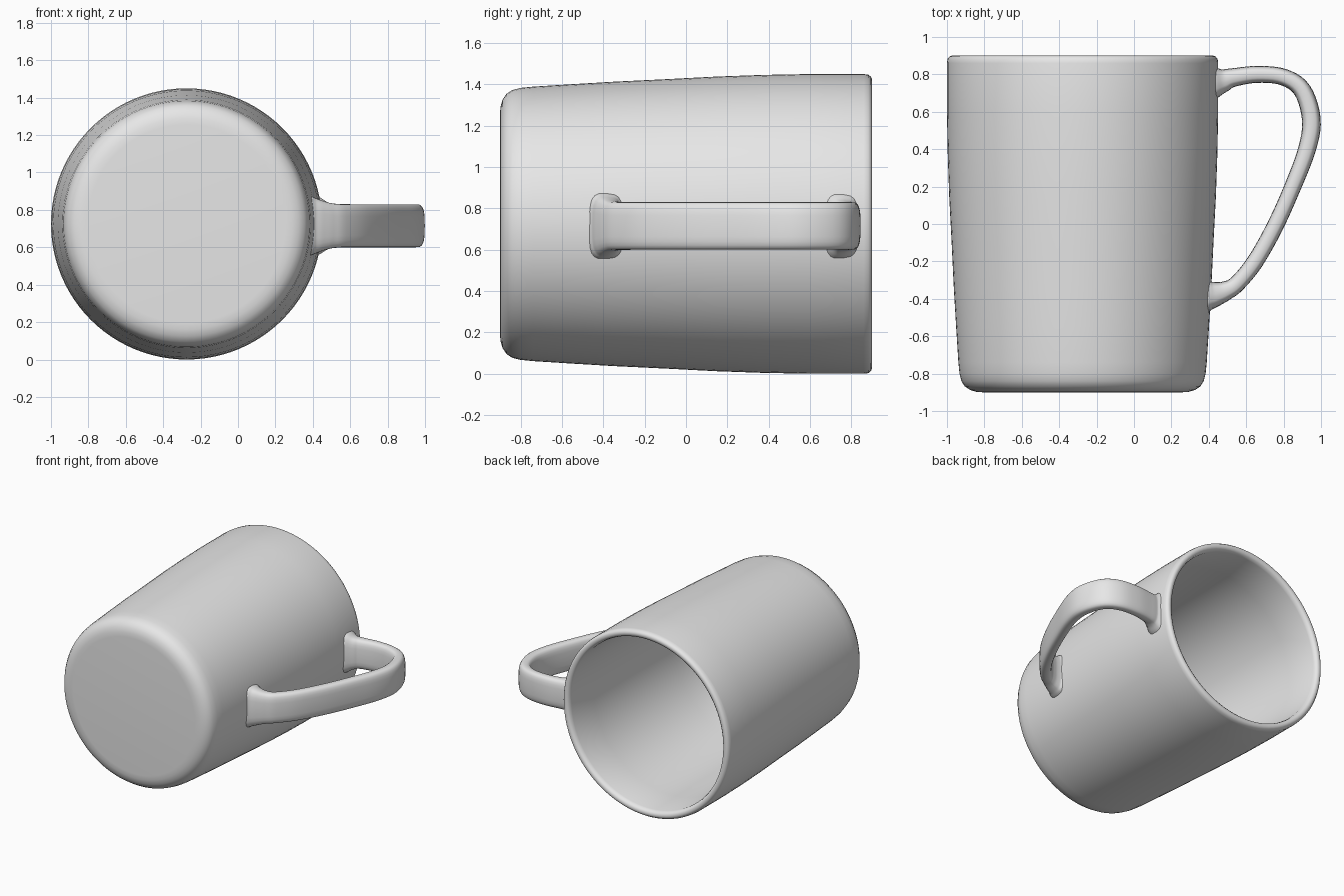
import bpy, bmesh, math
from mathutils import Vector
from mathutils.geometry import interpolate_bezier

cube = bpy.data.objects.get("Cube")
if cube:
    bpy.data.objects.remove(cube)

grey = bpy.data.materials.new("plain grey")
grey.use_nodes = True
colour = (0.8, 0.8, 0.8, 1)
grey.diffuse_color = colour
grey.node_tree.nodes["Principled BSDF"].inputs["Base Color"].default_value = colour

AXIS_X, AXIS_Z = -0.275, 0.725   # centre line of the cup, running along y


def finish(name, bm):
    bmesh.ops.recalc_face_normals(bm, faces=bm.faces)
    mesh = bpy.data.meshes.new(name)
    bm.to_mesh(mesh)
    bm.free()
    mesh.materials.append(grey)
    obj = bpy.data.objects.new(name, mesh)
    bpy.context.collection.objects.link(obj)
    bpy.ops.object.select_all(action='DESELECT')
    obj.select_set(True)
    bpy.context.view_layer.objects.active = obj
    bpy.ops.object.shade_smooth_by_angle(angle=math.radians(50))
    return obj


def bridge(bm, rings):
    for a, b in zip(rings, rings[1:]):
        for i in range(len(a)):
            j = (i + 1) % len(a)
            bm.faces.new((a[i], a[j], b[j], b[i]))
    bm.faces.new(rings[0])
    bm.faces.new(rings[-1])


# Cup: (radius, y) profile from the outside base, over the rim, to the inside base
profile = [
    (0.53, -0.90), (0.565, -0.898), (0.60, -0.888), (0.63, -0.868),
    (0.648, -0.84), (0.658, -0.80), (0.664, -0.74), (0.676, -0.55),
    (0.688, -0.35), (0.70, -0.10), (0.713, 0.15), (0.721, 0.38),
    (0.725, 0.60), (0.725, 0.86), (0.722, 0.882), (0.712, 0.895),
    (0.70, 0.90), (0.685, 0.898), (0.672, 0.888), (0.665, 0.865),
    (0.662, 0.60), (0.65, 0.15), (0.625, -0.35), (0.60, -0.70),
    (0.585, -0.76), (0.555, -0.80), (0.50, -0.815),
]
bm = bmesh.new()
SIDES = 96
bridge(bm, [[bm.verts.new((AXIS_X + r * math.cos(math.tau * i / SIDES), y,
                           AXIS_Z + r * math.sin(math.tau * i / SIDES)))
             for i in range(SIDES)] for r, y in profile])
finish("cup", bm)


# Handle: centre line x, y with thickness and width at each station
stations = [
    (0.405, 0.755, 0.20, 0.34), (0.44, 0.76, 0.165, 0.30), (0.48, 0.768, 0.125, 0.25),
    (0.53, 0.783, 0.10, 0.232), (0.66, 0.80, 0.09, 0.23), (0.80, 0.785, 0.09, 0.23),
    (0.90, 0.715, 0.095, 0.23), (0.948, 0.56, 0.10, 0.23), (0.925, 0.40, 0.095, 0.23),
    (0.845, 0.19, 0.09, 0.23), (0.75, -0.02, 0.09, 0.23), (0.645, -0.205, 0.09, 0.23),
    (0.55, -0.32, 0.09, 0.232), (0.49, -0.357, 0.105, 0.245), (0.435, -0.375, 0.135, 0.28),
    (0.40, -0.38, 0.165, 0.31), (0.37, -0.385, 0.19, 0.33),
]


def smooth_path(points, steps=5):
    """Catmull-Rom curve through points of any dimension."""
    out = []
    n = len(points)
    for k in range(n - 1):
        p0, p1, p2, p3 = (points[min(max(k + d, 0), n - 1)] for d in (-1, 0, 1, 2))
        for s in range(steps):
            t = s / steps
            out.append([0.5 * (2 * b + (c - a) * t + (2 * a - 5 * b + 4 * c - d) * t * t
                               + (3 * b - a - 3 * c + d) * t ** 3)
                        for a, b, c, d in zip(p0, p1, p2, p3)])
    out.append(list(points[-1]))
    return out


def rounded(v, power):
    return math.copysign(abs(v) ** power, v)


path = smooth_path(stations)
bm = bmesh.new()
rings = []
for k, (x, y, thick, width) in enumerate(path):
    a, b = path[max(k - 1, 0)], path[min(k + 1, len(path) - 1)]
    along = Vector((b[0] - a[0], b[1] - a[1], 0)).normalized()
    side = Vector((-along.y, along.x, 0))
    ring = []
    for i in range(24):
        ang = math.tau * i / 24
        p = Vector((x, y, 0.715)) + side * (rounded(math.cos(ang), 0.6) * thick / 2)
        p.z += rounded(math.sin(ang), 0.6) * width / 2
        ring.append(bm.verts.new(p))
    rings.append(ring)
bridge(bm, rings)
finish("handle", bm)
